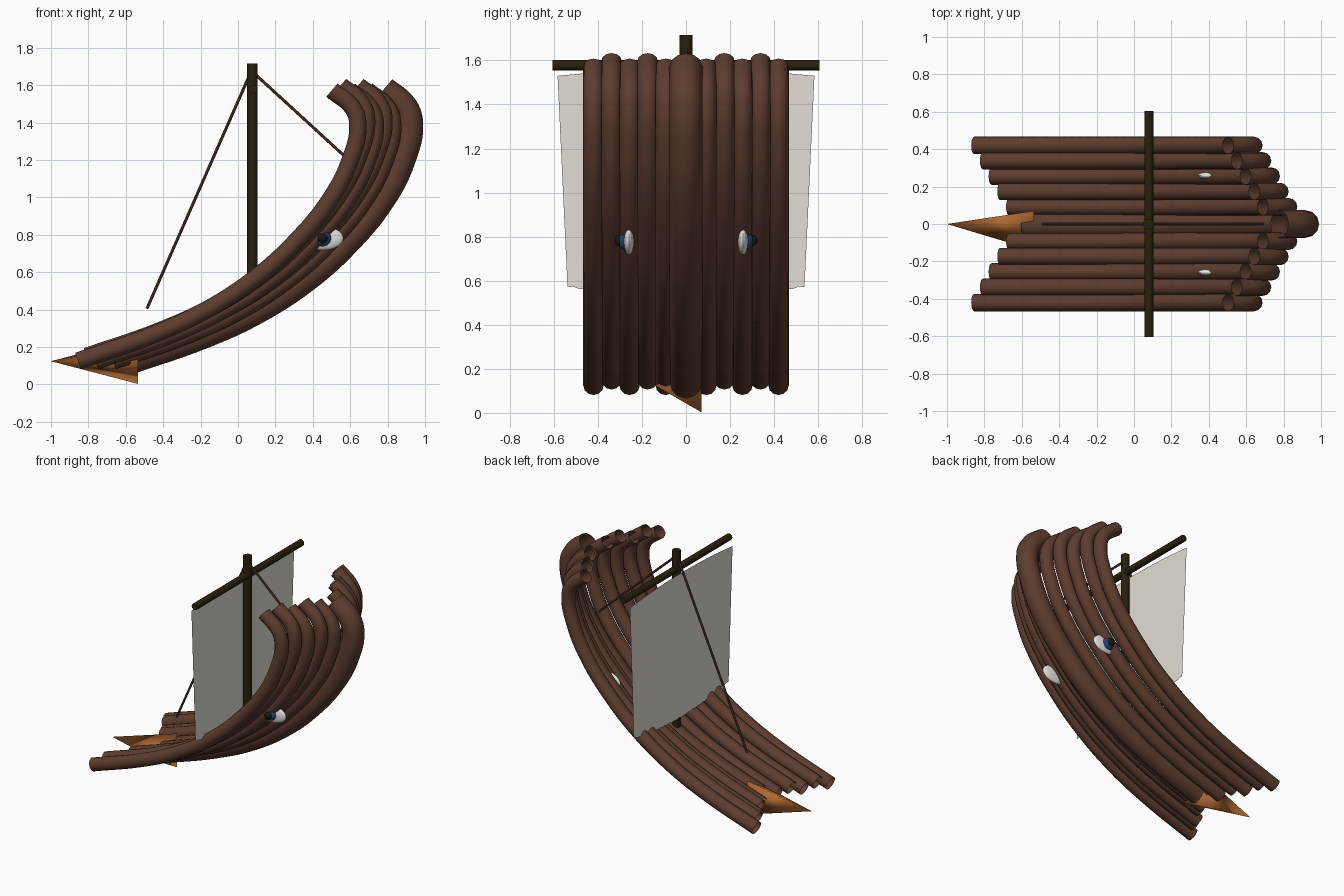
import bpy, bmesh, math
from mathutils import Vector

if "Cube" in bpy.data.objects:
    bpy.data.objects.remove(bpy.data.objects["Cube"])


def material(name, rgb):
    m = bpy.data.materials.new(name)
    m.diffuse_color = (*rgb, 1)
    m.use_nodes = True
    m.node_tree.nodes["Principled BSDF"].inputs["Base Color"].default_value = m.diffuse_color
    return m


WOOD = material("log brown", (0.110, 0.046, 0.028))
DARK = material("dark mast wood", (0.022, 0.015, 0.004))
CLOTH = material("sail cloth", (0.77, 0.73, 0.66))
ORANGE = material("beak orange", (0.42, 0.14, 0.032))
WHITE = material("eye white", (0.80, 0.78, 0.72))
BLUE = material("iris blue", (0.018, 0.055, 0.20))
BLACK = material("pupil dark", (0.012, 0.009, 0.006))


def add_mesh(name, bm, mat, angle=40):
    bmesh.ops.recalc_face_normals(bm, faces=bm.faces)
    me = bpy.data.meshes.new(name)
    bm.to_mesh(me)
    bm.free()
    me.materials.append(mat)
    ob = bpy.data.objects.new(name, me)
    bpy.context.collection.objects.link(ob)
    if angle:
        bpy.ops.object.select_all(action='DESELECT')
        ob.select_set(True)
        bpy.context.view_layer.objects.active = ob
        bpy.ops.object.shade_smooth_by_angle(angle=math.radians(angle))
    return ob


def rod(name, a, b, radius, mat, sides=12):
    """Capped cylinder from a to b."""
    a, b = Vector(a), Vector(b)
    bm = bmesh.new()
    bmesh.ops.create_cone(bm, cap_ends=True, segments=sides, radius1=radius,
                          radius2=radius, depth=(b - a).length)
    bm.transform((b - a).to_track_quat('Z', 'Y').to_matrix().to_4x4())
    bmesh.ops.translate(bm, verts=bm.verts, vec=(a + b) / 2)
    return add_mesh(name, bm, mat)


def ellipsoid(name, centre, radii, mat):
    bm = bmesh.new()
    bmesh.ops.create_uvsphere(bm, u_segments=24, v_segments=14, radius=1)
    bmesh.ops.scale(bm, verts=bm.verts, vec=radii)
    bmesh.ops.translate(bm, verts=bm.verts, vec=centre)
    return add_mesh(name, bm, mat)


# Curled log profile in the x-z plane (outermost log)
PROFILE = [(-0.855, 0.125), (-0.455, 0.265), (-0.18, 0.392), (0.085, 0.563),
           (0.30, 0.755), (0.50, 1.0), (0.60, 1.2), (0.641, 1.39),
           (0.614, 1.477), (0.502, 1.573)]


def log(name, y, dx, dz, radius):
    """Open-ended tube swept along the curled profile."""
    cu = bpy.data.curves.new(name, 'CURVE')
    cu.dimensions = '3D'
    cu.bevel_depth = radius
    cu.bevel_resolution = 4
    cu.resolution_u = 6
    sp = cu.splines.new('BEZIER')
    sp.bezier_points.add(len(PROFILE) - 1)
    for p, (x, z) in zip(sp.bezier_points, PROFILE):
        p.co = (x + dx, y, z + dz)
    for p in sp.bezier_points:
        p.handle_left_type = p.handle_right_type = 'AUTO'
    tmp = bpy.data.objects.new(name + "_path", cu)
    bpy.context.collection.objects.link(tmp)
    dg = bpy.context.evaluated_depsgraph_get()
    me = bpy.data.meshes.new_from_object(tmp.evaluated_get(dg))
    bpy.data.objects.remove(tmp)
    bm = bmesh.new()
    bm.from_mesh(me)
    add_mesh(name, bm, WOOD)


# Hull: thick keel log and five thinner logs on each side
log("keel_log", 0, 0.275, 0.002, 0.074)
for i in range(5):
    for side, s in (("right", -1), ("left", 1)):
        log(f"hull_log_{side}_{i + 1}", s * (0.42 - 0.082 * i), 0.0465 * i,
            0.025 * (i % 2), 0.0465)

# Mast, yard and stays
rod("mast", (0.076, 0, 0.40), (0.076, 0, 1.715), 0.029, DARK)
rod("yard", (0.079, -0.605, 1.578), (0.079, 0.605, 1.578), 0.024, DARK)
rod("front_stay", (0.06, 0, 1.65), (-0.487, 0, 0.405), 0.008, WOOD, 8)
rod("back_stay", (0.09, 0, 1.66), (0.69, 0, 1.11), 0.008, WOOD, 8)

# Sail: single sheet in front of the mast, sagging at a frayed lower hem
bm = bmesh.new()
N = 40
rows = []
for i in range(N + 1):
    t = 2 * i / N - 1
    sag = 1 - t * t
    fray = 0.006 * (i % 2)
    top = (0.038, 0.583 * t, 1.53 + 0.03 * sag)
    low = (0.038, 0.538 * t, 0.572 - 0.05 * sag + fray)
    rows.append([bm.verts.new(v) for v in (top, low)])
for a, b in zip(rows, rows[1:]):
    bm.faces.new((a[0], b[0], b[1], a[1]))
add_mesh("sail", bm, CLOTH, angle=0)

# Three-sided, softly shaded beak at the bow
bm = bmesh.new()
base = []
for k in range(3):
    a = math.pi + k * math.tau / 3
    base.append(bm.verts.new((-0.535, 0.14 * math.cos(a), 0.124 + 0.14 * math.sin(a))))
tip = bm.verts.new((-1.0, 0, 0.124))
bm.faces.new(base)
for k in range(3):
    bm.faces.new((base[k], base[(k + 1) % 3], tip))
add_mesh("beak", bm, ORANGE, angle=180)

# Eyes on both sides
for side, s in (("right", -1), ("left", 1)):
    ellipsoid(f"eye_white_{side}", (0.452, s * 0.259, 0.781), (0.112, 0.024, 0.064), WHITE)
    ellipsoid(f"iris_{side}", (0.452, s * 0.277, 0.782), (0.046, 0.031, 0.044), BLUE)
    ellipsoid(f"pupil_{side}", (0.452, s * 0.300, 0.782), (0.026, 0.024, 0.026), BLACK)
